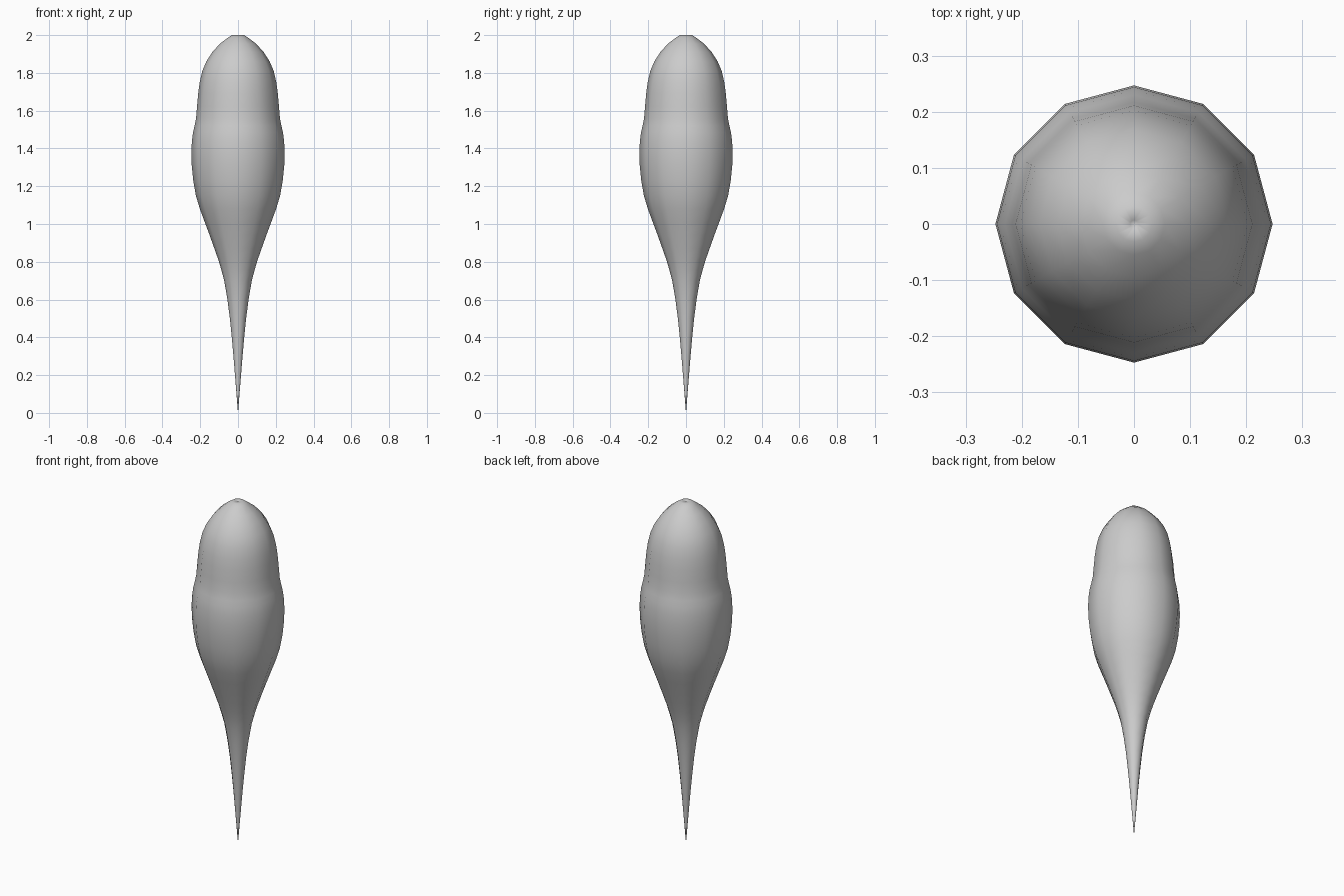
import bpy, bmesh, math

if "Cube" in bpy.data.objects:
    bpy.data.objects.remove(bpy.data.objects["Cube"])

SIDES = 12
# Profile as (radius, height), from the pointed root up to the flat tip
profile = [
    (0.008, 0.10), (0.016, 0.20), (0.024, 0.30), (0.033, 0.40), (0.043, 0.50),
    (0.056, 0.60), (0.073, 0.70), (0.089, 0.76), (0.104, 0.81), (0.125, 0.87),
    (0.150, 0.94), (0.176, 1.01), (0.202, 1.08), (0.223, 1.15), (0.237, 1.23),
    (0.245, 1.31), (0.247, 1.38), (0.244, 1.44), (0.238, 1.485), (0.230, 1.52),
    (0.222, 1.56), (0.217, 1.62), (0.211, 1.69), (0.203, 1.75), (0.189, 1.81),
    (0.168, 1.86), (0.136, 1.91), (0.095, 1.955), (0.055, 1.985),
    (0.032, 2.00), (0.007, 1.999),
]

bm = bmesh.new()

# Rings around the vertical axis
rings = []
for r, z in profile:
    rings.append([bm.verts.new((r * math.cos(i * math.tau / SIDES),
                                r * math.sin(i * math.tau / SIDES), z))
                  for i in range(SIDES)])
root = bm.verts.new((0, 0, 0))
dimple = bm.verts.new((0, 0, 1.99))

# Skin between the rings, closed at both ends
for i in range(SIDES):
    j = (i + 1) % SIDES
    for a, b in zip(rings, rings[1:]):
        bm.faces.new((a[i], a[j], b[j], b[i]))
    bm.faces.new((root, rings[0][j], rings[0][i]))
    bm.faces.new((rings[-1][i], rings[-1][j], dimple))

bmesh.ops.recalc_face_normals(bm, faces=bm.faces)
for f in bm.faces:
    f.smooth = True

mesh = bpy.data.meshes.new("bulbous_body")
bm.to_mesh(mesh)
bm.free()
body = bpy.data.objects.new("bulbous_body", mesh)
bpy.context.collection.objects.link(body)
